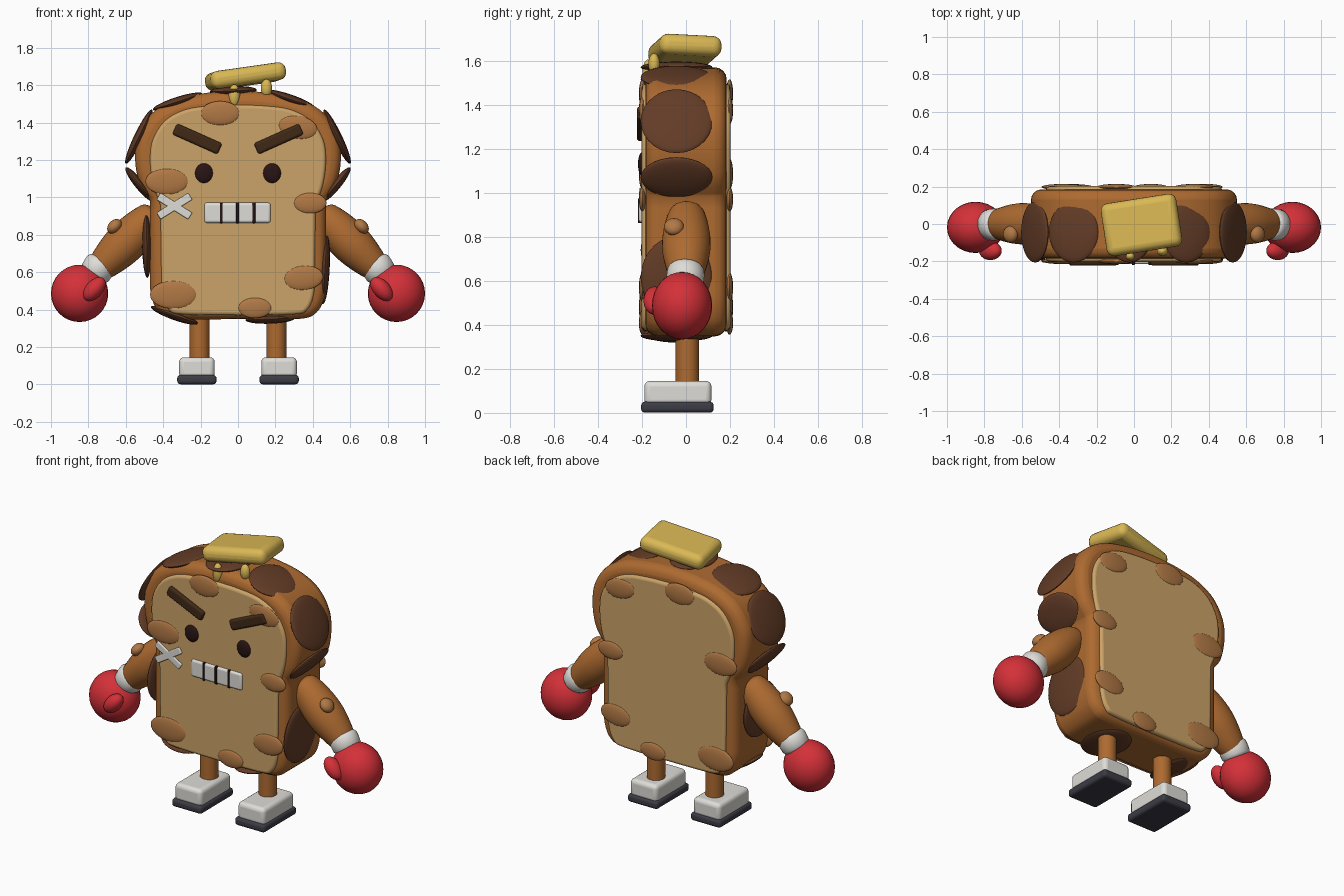
import bpy, bmesh, math
from mathutils import Vector, Matrix

if "Cube" in bpy.data.objects:
    bpy.data.objects.remove(bpy.data.objects["Cube"])


def material(name, r, g, b):
    m = bpy.data.materials.new(name)
    m.diffuse_color = (r, g, b, 1)
    m.use_nodes = True
    m.node_tree.nodes["Principled BSDF"].inputs["Base Color"].default_value = m.diffuse_color
    return m


CRUST = material("crust brown", 0.42, 0.145, 0.03)
BREAD = material("bread tan", 0.60, 0.37, 0.14)
TOAST = material("toasted patch", 0.44, 0.19, 0.06)
CHAR = material("dark crust", 0.125, 0.045, 0.02)
RED = material("glove red", 0.66, 0.03, 0.04)
WHITE = material("off white", 0.73, 0.72, 0.68)
SOLE = material("sole charcoal", 0.045, 0.045, 0.06)
BUTTER = material("butter yellow", 0.70, 0.48, 0.09)
EYE = material("eye black", 0.022, 0.007, 0.007)
BROW = material("brow brown", 0.05, 0.022, 0.008)


def finish(name, bm, mat, bevel=0, matrix=None):
    """Turn a bmesh into a smooth-shaded object with optional rounded edges."""
    bmesh.ops.recalc_face_normals(bm, faces=bm.faces[:])
    me = bpy.data.meshes.new(name)
    bm.to_mesh(me)
    bm.free()
    me.materials.append(mat)
    ob = bpy.data.objects.new(name, me)
    bpy.context.collection.objects.link(ob)
    if matrix:
        ob.matrix_world = matrix
    if bevel:
        mod = ob.modifiers.new("round", 'BEVEL')
        mod.width, mod.segments = bevel, 4
        mod.limit_method, mod.angle_limit = 'ANGLE', math.radians(50)
        mod.use_clamp_overlap = False
    bpy.ops.object.select_all(action='DESELECT')
    ob.select_set(True)
    bpy.context.view_layer.objects.active = ob
    bpy.ops.object.shade_smooth_by_angle(angle=math.radians(40))
    return ob


def placed(loc, rx=0, ry=0, rz=0):
    R = [Matrix.Rotation(math.radians(a), 4, ax) for a, ax in ((rz, 'Z'), (ry, 'Y'), (rx, 'X'))]
    return Matrix.Translation(loc) @ R[0] @ R[1] @ R[2]


def blob(name, loc, radii, mat, **rot):
    bm = bmesh.new()
    bmesh.ops.create_uvsphere(bm, u_segments=28, v_segments=16, radius=1)
    bmesh.ops.scale(bm, vec=radii, verts=bm.verts)
    return finish(name, bm, mat, 0, placed(loc, **rot))


def box(name, loc, size, mat, bevel, **rot):
    bm = bmesh.new()
    bmesh.ops.create_cube(bm, size=1)
    bmesh.ops.scale(bm, vec=size, verts=bm.verts)
    return finish(name, bm, mat, bevel, placed(loc, **rot))


def spline(pts, steps=5):
    """Smooth 2D path through the points."""
    p = [Vector(q) for q in [pts[0]] + pts + [pts[-1]]]
    out = []
    for a, b, c, d in zip(p, p[1:], p[2:], p[3:]):
        for i in range(steps):
            t = i / steps
            out.append(0.5 * (2 * b + (c - a) * t + (2 * a - 5 * b + 4 * c - d) * t * t
                              + (3 * b - a - 3 * c + d) * t ** 3))
    return out + [p[-1]]


def slab(name, lower, upper, y0, y1, mat, bevel):
    """Bread-shaped slab: mirrored lower and upper half outlines, pushed along y."""
    half = spline(lower)[:-1] + spline(upper)
    loop = half + [Vector((-p.x, p.y)) for p in reversed(half[1:-1])]
    bm = bmesh.new()
    f = bm.faces.new([bm.verts.new((p.x, y0, p.y)) for p in loop])
    ext = bmesh.ops.extrude_face_region(bm, geom=[f])['geom']
    bmesh.ops.translate(bm, vec=(0, y1 - y0, 0), verts=[v for v in ext if isinstance(v, bmesh.types.BMVert)])
    return finish(name, bm, mat, bevel)


def lathe(name, a, b, profile, mat, n=28):
    """Turned shape from a to b; profile holds (fraction, radius)."""
    a, b = Vector(a), Vector(b)
    q = (b - a).to_track_quat('Z', 'Y')
    bm = bmesh.new()
    rings = []
    for t, r in profile:
        rings.append([bm.verts.new(a.lerp(b, t) + q @ Vector(
            (r * math.cos(k * math.tau / n), r * math.sin(k * math.tau / n), 0))) for k in range(n)])
    for r0, r1 in zip(rings, rings[1:]):
        for k in range(n):
            bm.faces.new((r0[k], r0[(k + 1) % n], r1[(k + 1) % n], r1[k]))
    bm.faces.new(rings[0])
    bm.faces.new(rings[-1])
    return finish(name, bm, mat)


# Bread body and the two crumb faces
slab("crust_body",
     [(0, 0.35), (0.32, 0.35), (0.42, 0.385), (0.465, 0.48), (0.47, 0.62), (0.47, 0.985)],
     [(0.47, 0.985), (0.525, 1.07), (0.55, 1.2), (0.535, 1.33), (0.46, 1.45), (0.33, 1.525), (0.16, 1.56), (0, 1.57)],
     -0.185, 0.185, CRUST, 0.055)
for name, s in (("front_crumb", -1), ("back_crumb", 1)):
    slab(name,
         [(0, 0.37), (0.30, 0.375), (0.37, 0.40), (0.405, 0.48), (0.41, 0.6), (0.415, 0.96)],
         [(0.415, 0.96), (0.455, 1.07), (0.47, 1.2), (0.455, 1.31), (0.39, 1.41), (0.28, 1.47), (0.14, 1.49), (0, 1.495)],
         s * 0.16, s * 0.202, BREAD, 0.018)

# Toasted patches, same layout on front and back
patches = [(-0.095, 1.45, 0.105, 0.065, 0), (0.32, 1.375, 0.105, 0.062, 10), (-0.38, 1.085, 0.115, 0.07, 0),
           (0.385, 0.97, 0.088, 0.056, 0), (0.35, 0.57, 0.105, 0.066, -5), (-0.345, 0.48, 0.125, 0.075, 0),
           (0.09, 0.41, 0.09, 0.055, 0)]
for x, z, rx, rz, a in patches:
    for side, y in (("front", -0.198), ("back", 0.198)):
        blob(side + "_toast_patch", (x, y, z), (rx, 0.016, rz), TOAST, ry=a)

# Dark scorched discs around the rim, given by their two ends
rim = [(-0.60, 1.18, -0.46, 1.47), (0.60, 1.18, 0.46, 1.47), (-0.60, 1.16, -0.455, 0.98), (0.60, 1.16, 0.455, 0.98),
       (-0.455, 1.47, -0.19, 1.555), (0.41, 1.48, 0.15, 1.57), (-0.15, 1.565, 0.10, 1.575),
       (-0.485, 0.57, -0.49, 0.91), (0.455, 0.43, 0.475, 0.80), (-0.465, 0.415, -0.215, 0.325),
       (0.04, 0.345, 0.305, 0.355)]
for x0, z0, x1, z1 in rim:
    blob("rim_scorch", ((x0 + x1) / 2, -0.043, (z0 + z1) / 2),
         (math.hypot(x1 - x0, z1 - z0) / 2, 0.163, 0.025), CHAR, ry=-math.degrees(math.atan2(z1 - z0, x1 - x0)))

# Eyes, brows, teeth
for s in (-1, 1):
    blob("eye", (s * 0.182, -0.2, 1.13), (0.048, 0.018, 0.053), EYE)
    box("brow", (s * 0.218, -0.205, 1.313), (0.265, 0.036, 0.064), BROW, 0.014, ry=-s * 24)
box("teeth", (-0.003, -0.2, 0.918), (0.355, 0.03, 0.108), WHITE, 0.014)
for x in (-0.09, -0.003, 0.085):
    box("tooth_gap", (x, -0.202, 0.918), (0.015, 0.034, 0.112), EYE, 0.003)

# Crossed bandage on the cheek
for a in (-32, 32):
    box("bandage_strip", (-0.34, -0.207, 0.953), (0.2, 0.014, 0.042), WHITE, 0.006, ry=a)

# Arms, cuffs, gloves, legs and shoes
arm = spline([(0, 0.004), (0.03, 0.05), (0.1, 0.083), (0.35, 0.106), (0.6, 0.109), (0.85, 0.09), (1, 0.07)], 4)
cuff = [(0, 0.06), (0.04, 0.073), (0.2, 0.084), (0.5, 0.086), (0.8, 0.084), (0.96, 0.073), (1, 0.06)]
leg = [(0, 0.053), (1, 0.053)]
for s in (-1, 1):
    lathe("arm", (s * 0.43, 0.003, 0.93), (s * 0.75, 0, 0.61), arm, CRUST)
    blob("arm_toast_patch", (s * 0.66, -0.055, 0.845), (0.045, 0.045, 0.033), TOAST, ry=s * 45)
    lathe("wrist_cuff", (s * 0.722, 0, 0.665), (s * 0.775, -0.005, 0.575), cuff, WHITE)
    blob("glove", (s * 0.847, -0.018, 0.487), (0.153, 0.137, 0.153), RED)
    blob("glove_thumb", (s * 0.768, -0.143, 0.51), (0.046, 0.05, 0.075), RED, ry=-s * 42)
    lathe("leg", (s * 0.205, 0.006, 0.1), (s * 0.205, 0.006, 0.42), leg, CRUST)
    box("shoe", (s * 0.22, -0.037, 0.09), (0.19, 0.305, 0.11), WHITE, 0.025)
    box("shoe_sole", (s * 0.22, -0.039, 0.026), (0.21, 0.33, 0.05), SOLE, 0.018)

# Butter pat with melting drips
box("butter_pat", (0.04, -0.005, 1.647), (0.41, 0.285, 0.095), BUTTER, 0.04, rx=-3, ry=-8, rz=9)
blob("butter_drip", (-0.02, -0.172, 1.545), (0.03, 0.026, 0.06), BUTTER)
blob("butter_drip", (0.152, -0.145, 1.585), (0.03, 0.026, 0.048), BUTTER)
